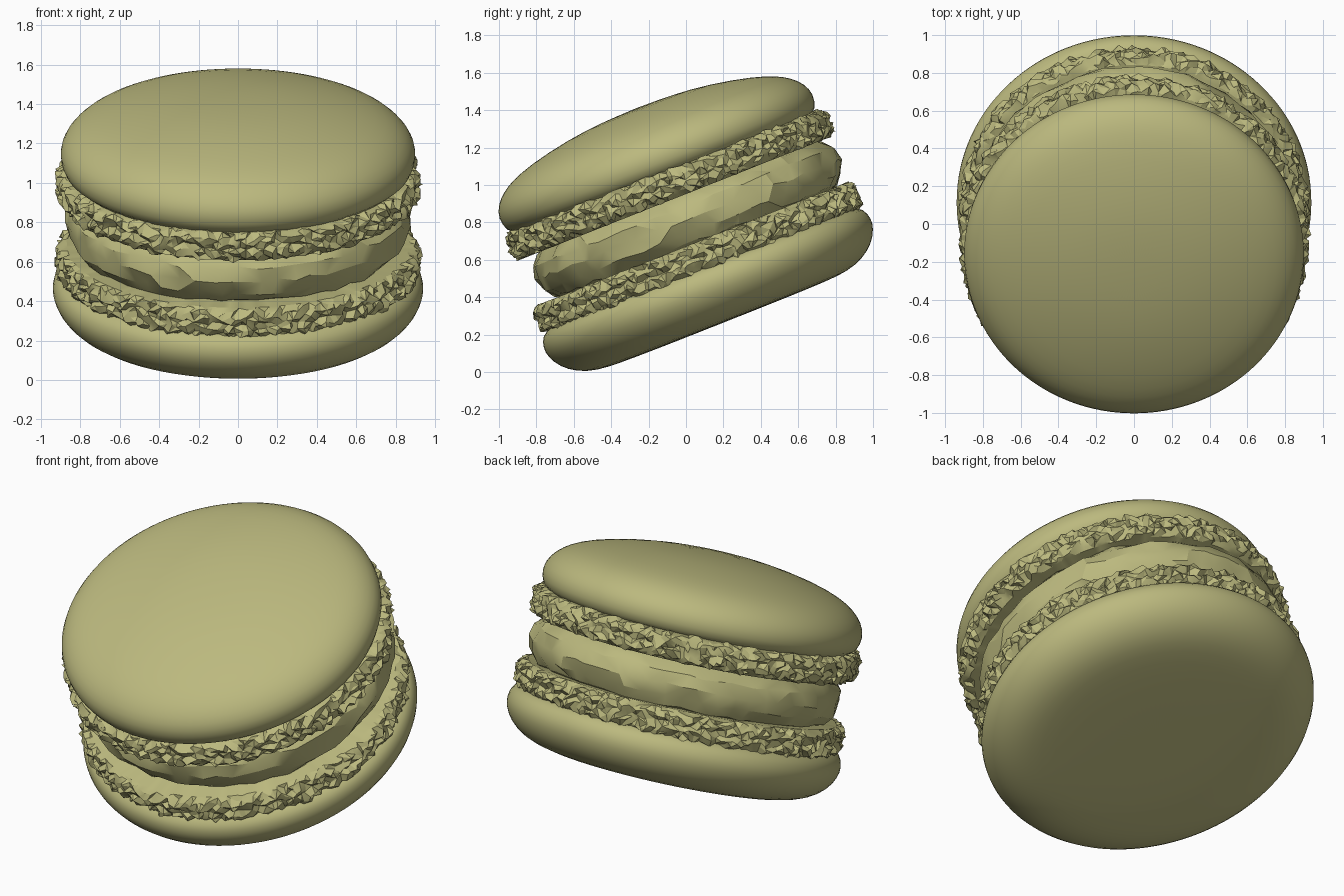
import bpy, bmesh, math, random
from mathutils import Vector

if "Cube" in bpy.data.objects:
    bpy.data.objects.remove(bpy.data.objects["Cube"])

random.seed(7)
TILT = math.radians(21.6)

mat = bpy.data.materials.new("pistachio green")
mat.diffuse_color = (0.50, 0.485, 0.21, 1)
mat.use_nodes = True
mat.node_tree.nodes["Principled BSDF"].inputs["Base Color"].default_value = mat.diffuse_color


def lathe(name, profile, segs, offset, jitter=0.0, rough_from=9.0, smooth_angle=None, subsurf=0):
    """Spin a (radius, height) profile that starts and ends on the axis.
    Points beyond the radius rough_from are shaken to get a crumbly surface."""
    bm = bmesh.new()
    rings = []
    for r, h in profile:
        if r == 0:
            rings.append([bm.verts.new((0, offset, h))] * segs)
            continue
        ring = []
        for i in range(segs):
            a = math.tau * i / segs
            rr, hh = r, h
            if r > rough_from:
                a += random.uniform(-0.35, 0.35) * math.tau / segs
                rr += random.uniform(-jitter, jitter)
                hh += random.uniform(-jitter, jitter) * 0.7
            ring.append(bm.verts.new((rr * math.cos(a), offset + rr * math.sin(a), hh)))
        rings.append(ring)
    for lo, hi in zip(rings, rings[1:]):
        for i in range(segs):
            j = (i + 1) % segs
            corners = []
            for v in (lo[i], lo[j], hi[j], hi[i]):
                if v not in corners:
                    corners.append(v)
            bm.faces.new(corners)
    if jitter:
        bmesh.ops.triangulate(bm, faces=bm.faces[:])
    bmesh.ops.recalc_face_normals(bm, faces=bm.faces[:])
    me = bpy.data.meshes.new(name)
    bm.to_mesh(me)
    bm.free()
    me.materials.append(mat)
    me.shade_smooth()
    if smooth_angle:
        me.set_sharp_from_angle(angle=math.radians(smooth_angle))
    ob = bpy.data.objects.new(name, me)
    bpy.context.collection.objects.link(ob)
    ob.rotation_euler.x = TILT
    if subsurf:
        mod = ob.modifiers.new("smooth", 'SUBSURF')
        mod.levels = mod.render_levels = subsurf
    return ob


# smooth domed biscuit shells
lathe("lower_shell",
      [(0, .172), (.35, .172), (.6, .175), (.72, .183), (.82, .215), (.898, .275),
       (.937, .345), (.945, .40), (.925, .46), (.86, .51), (0, .52)],
      64, 0.28, subsurf=1)
lathe("upper_shell",
      [(0, .99), (.83, 1.0), (.89, 1.055), (.908, 1.13), (.882, 1.20), (.825, 1.255),
       (.76, 1.293), (.64, 1.337), (.4, 1.387), (.2, 1.405), (0, 1.41)],
      64, 0.275, subsurf=1)

# crumbly ruffled feet, each with a flat face towards the filling
foot = [(0, .47), (.84, .47), (.89, .473), (.912, .495), (.918, .52), (.905, .545),
        (.92, .57), (.912, .595), (.895, .615), (.868, .625), (0, .625)]
lathe("lower_foot", foot, 190, 0.285, 0.02, 0.88, 20)
lathe("upper_foot", [(r, 1.51 - h) for r, h in foot], 190, 0.288, 0.02, 0.88, 20)

# lumpy cream filling
lathe("filling",
      [(0, .60), (.74, .605), (.81, .63), (.855, .685), (.873, .755), (.86, .825),
       (.81, .88), (.73, .92), (0, .92)],
      56, 0.31, 0.013, 0.78, 24)
